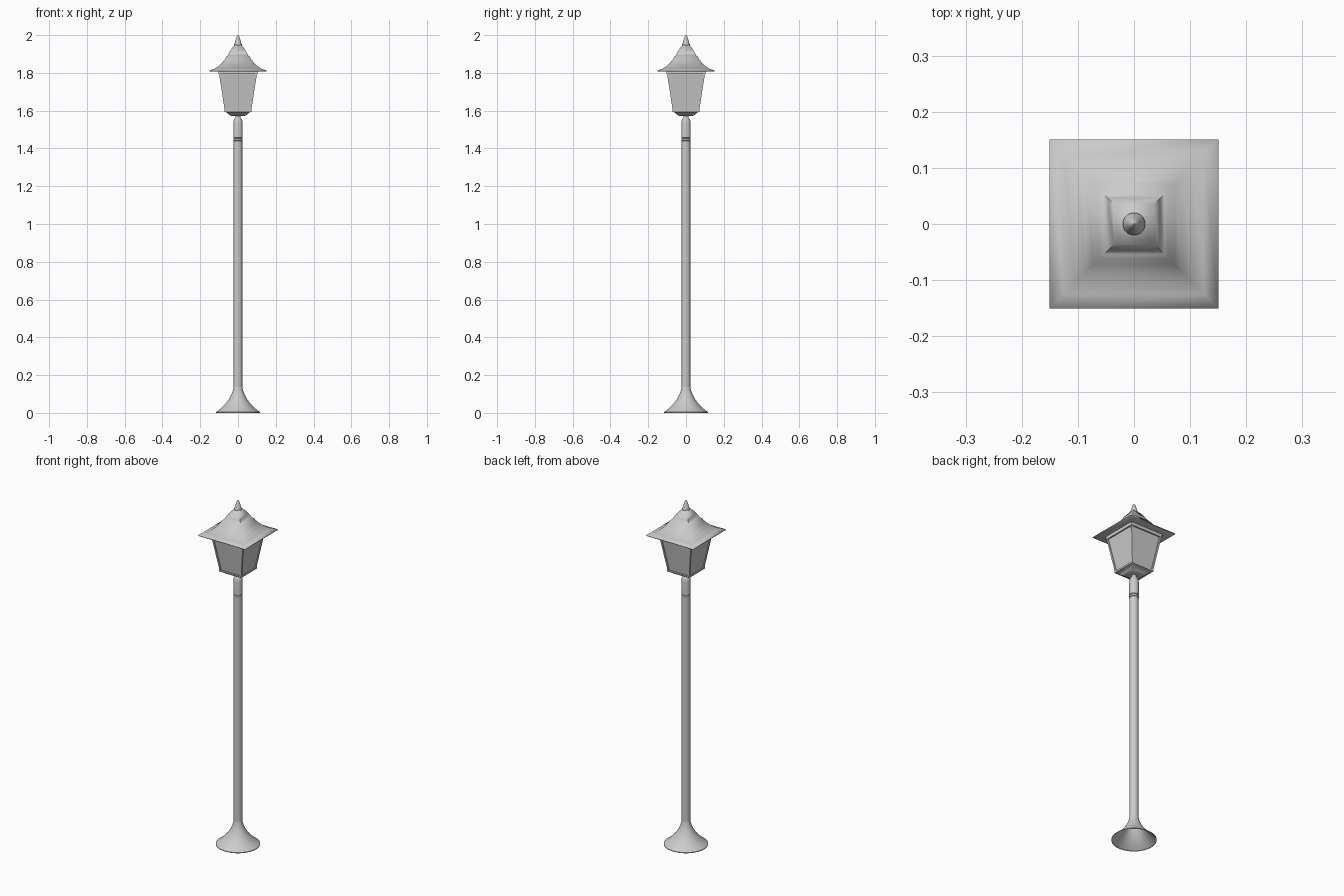
import bpy, bmesh, math
from mathutils import Vector

if "Cube" in bpy.data.objects:
    bpy.data.objects.remove(bpy.data.objects["Cube"])


def loft(name, profile, sides=32, smooth=40, cap_bottom=True, cap_top=True):
    """Stack rings of (half width, z); four sides gives an axis-aligned square."""
    bm = bmesh.new()
    square = sides == 4
    rings = []
    for r, z in profile:
        rad = r * math.sqrt(2) if square else r
        off = math.pi / 4 if square else 0
        rings.append([bm.verts.new((rad * math.cos(off + 2 * math.pi * i / sides),
                                    rad * math.sin(off + 2 * math.pi * i / sides), z))
                      for i in range(sides)])
    for a, b in zip(rings, rings[1:]):
        for i in range(sides):
            j = (i + 1) % sides
            bm.faces.new((a[i], a[j], b[j], b[i]))
    if cap_bottom:
        bm.faces.new(rings[0][::-1])
    if cap_top:
        bm.faces.new(rings[-1])
    return finish(name, bm, smooth)


def finish(name, bm, smooth=40):
    mesh = bpy.data.meshes.new(name)
    bm.to_mesh(mesh)
    bm.free()
    ob = bpy.data.objects.new(name, mesh)
    bpy.context.collection.objects.link(ob)
    bpy.ops.object.select_all(action='DESELECT')
    ob.select_set(True)
    bpy.context.view_layer.objects.active = ob
    bpy.ops.object.shade_smooth_by_angle(angle=math.radians(smooth))
    return ob


def corner_bar(name, bottom, top, w):
    """Sloping square bar between two corner points."""
    bm = bmesh.new()
    ends = []
    for p in (bottom, top):
        ends.append([bm.verts.new(Vector(p) + Vector((dx * w, dy * w, 0)))
                     for dx, dy in ((-1, -1), (1, -1), (1, 1), (-1, 1))])
    a, b = ends
    for i in range(4):
        j = (i + 1) % 4
        bm.faces.new((a[i], a[j], b[j], b[i]))
    bm.faces.new(a[::-1])
    bm.faces.new(b)
    return finish(name, bm)


# Flared foot, hollow underneath, running into the pole
loft("flared_base", [(0.117, 0), (0.117, 0.004), (0.098, 0.018), (0.078, 0.036),
                     (0.060, 0.056), (0.045, 0.078), (0.033, 0.102), (0.026, 0.122),
                     (0.023, 0.138)], cap_bottom=False, cap_top=False)
loft("pole", [(0.023, 0.135), (0.023, 1.442)])

# Collar ring and bullet-shaped neck
loft("collar", [(0.020, 1.438), (0.025, 1.441), (0.025, 1.449), (0.021, 1.453),
                (0.021, 1.456)])
loft("neck", [(0.021, 1.453), (0.025, 1.457), (0.025, 1.53), (0.0235, 1.545),
              (0.019, 1.557), (0.013, 1.564), (0.012, 1.58)])

# Lantern tray, glass body and top rim
loft("lantern_tray", [(0.036, 1.572), (0.048, 1.579), (0.061, 1.591), (0.071, 1.593),
                      (0.072, 1.602), (0.064, 1.602)], sides=4)
loft("lantern_glass", [(0.066, 1.600), (0.097, 1.806)], sides=4)
loft("lantern_rim", [(0.099, 1.793), (0.103, 1.793), (0.103, 1.812), (0.095, 1.812)],
     sides=4)

# Four sloping corner bars
for sx in (-1, 1):
    for sy in (-1, 1):
        corner_bar("corner_bar", (sx * 0.065, sy * 0.065, 1.600),
                   (sx * 0.097, sy * 0.097, 1.806), 0.005)

# Swept square roof with a small step, and its finial
loft("roof", [(0.095, 1.812), (0.148, 1.807), (0.151, 1.809), (0.150, 1.813),
              (0.125, 1.822), (0.104, 1.835), (0.086, 1.851), (0.072, 1.869),
              (0.061, 1.888), (0.054, 1.892), (0.046, 1.908), (0.036, 1.926),
              (0.025, 1.940), (0.016, 1.950)], sides=4, smooth=75)
loft("finial", [(0.016, 1.940), (0.020, 1.946), (0.020, 1.952), (0.017, 1.960),
                (0.011, 1.980), (0.006, 1.994), (0.001, 2.0)])
